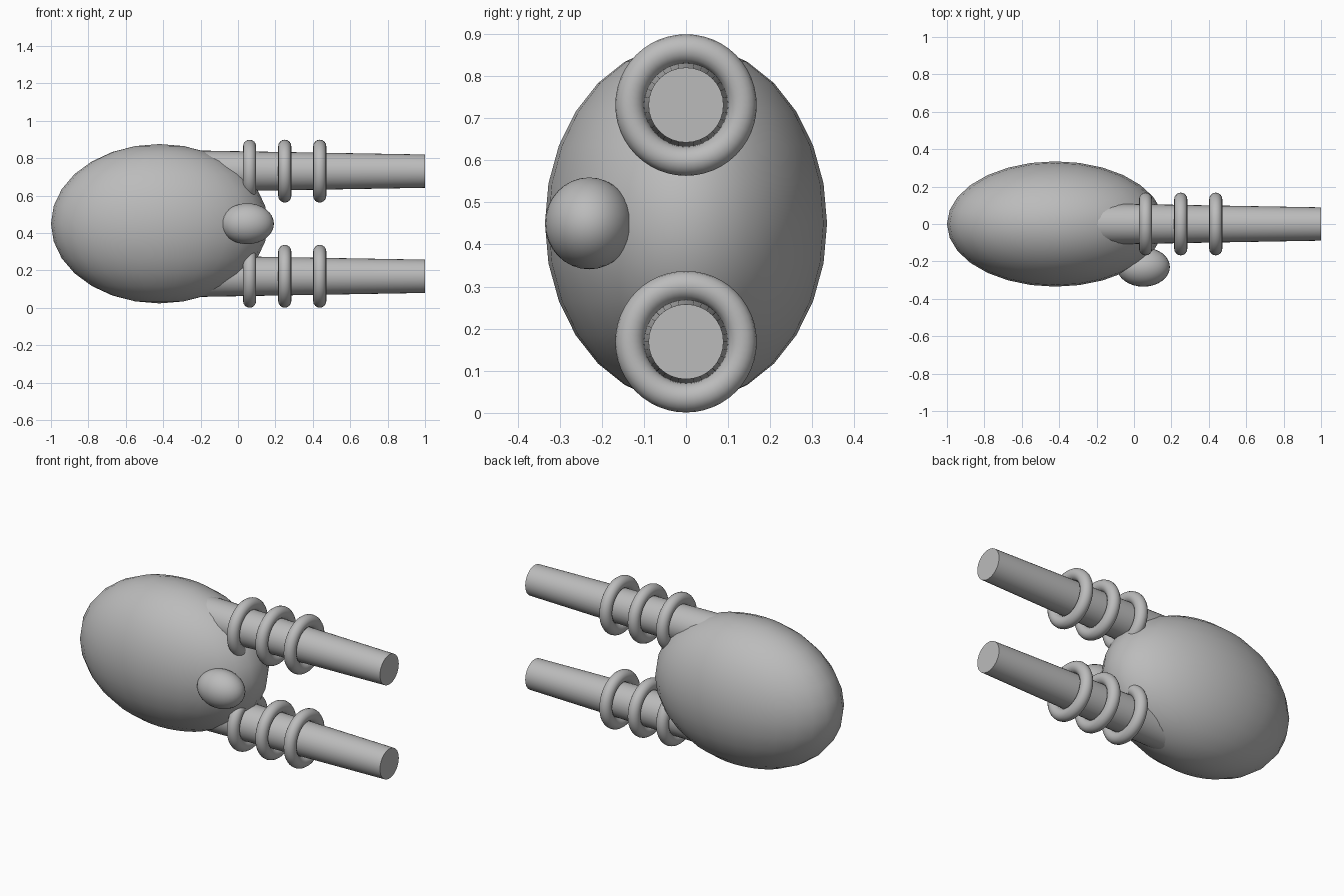
import bpy
import math

cube = bpy.data.objects.get("Cube")
if cube:
    bpy.data.objects.remove(cube, do_unlink=True)

# One plain grey for the whole model
grey = bpy.data.materials.new("grey")
grey.use_nodes = True
grey.diffuse_color = (0.5, 0.5, 0.5, 1)
grey.node_tree.nodes["Principled BSDF"].inputs["Base Color"].default_value = (0.5, 0.5, 0.5, 1)

MID_Z = 0.45
ALONG_X = (0, math.pi / 2, 0)


def finish(name):
    obj = bpy.context.object
    obj.name = name
    obj.data.materials.append(grey)
    bpy.ops.object.transform_apply(location=False, rotation=True, scale=True)
    bpy.ops.object.shade_smooth_by_angle(angle=math.radians(40))
    return obj


def ellipsoid(name, centre, radii, segments, rings):
    bpy.ops.mesh.primitive_uv_sphere_add(segments=segments, ring_count=rings, radius=1, location=centre)
    bpy.context.object.scale = radii
    return finish(name)


# Egg-shaped body and the small knob on its front
ellipsoid("body", (-0.42, 0, MID_Z), (0.58, 0.335, 0.426), 28, 14)
ellipsoid("front_knob", (0.05, -0.23, MID_Z), (0.142, 0.105, 0.109), 32, 16)

# Two tapering tubes, each carrying three rings
START, END = -0.25, 1.0
for side, sign in (("upper", 1), ("lower", -1)):
    z = MID_Z + sign * 0.281
    bpy.ops.mesh.primitive_cone_add(vertices=32, radius1=0.111, radius2=0.089, depth=END - START,
                                    location=((START + END) / 2, 0, z), rotation=ALONG_X)
    finish(side + "_tube")
    for i, x in enumerate((0.062, 0.25, 0.437)):
        bpy.ops.mesh.primitive_torus_add(major_radius=0.133, minor_radius=0.035, major_segments=48,
                                         minor_segments=16, location=(x, 0, z), rotation=ALONG_X)
        finish(f"{side}_ring_{i + 1}")
